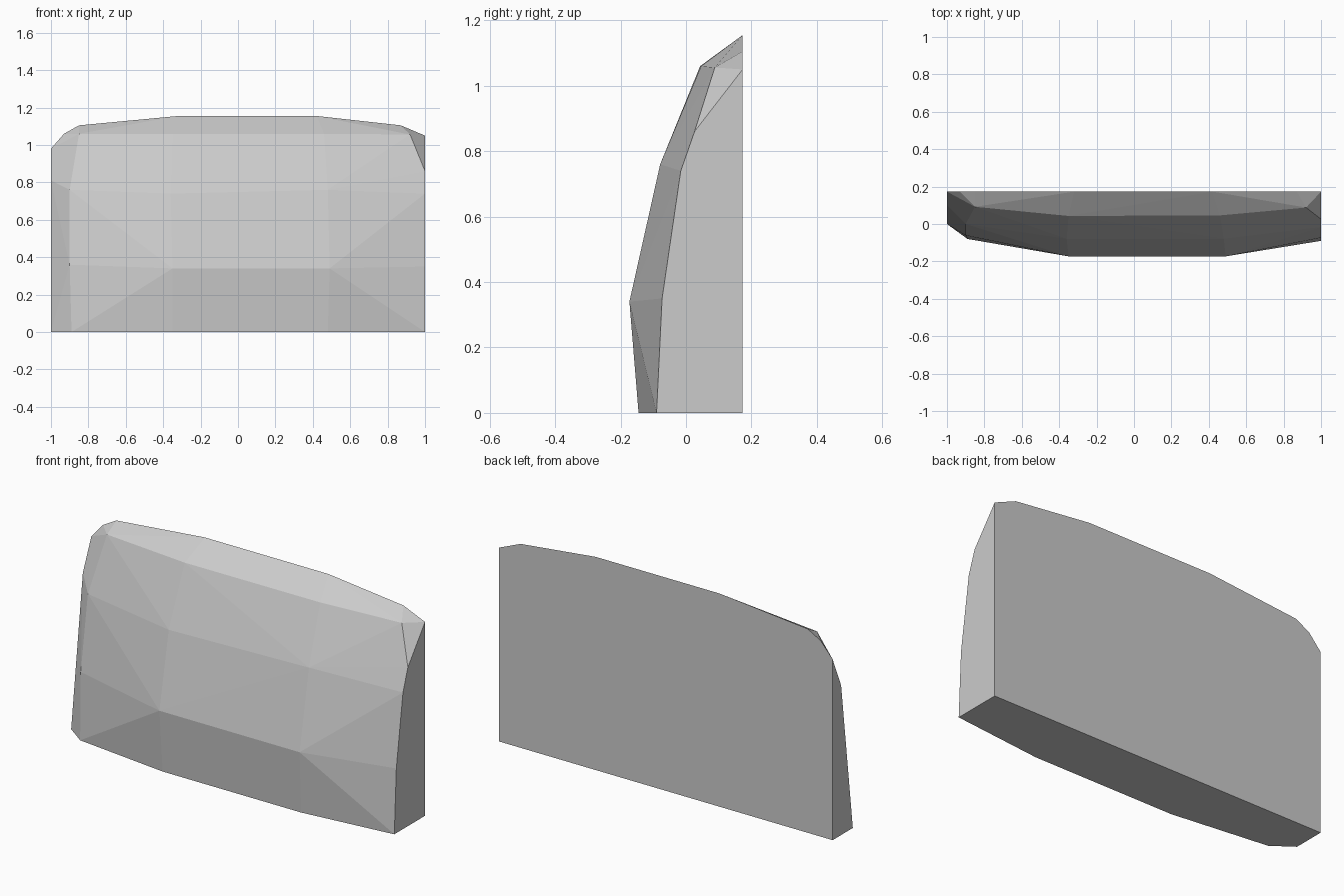
import bpy
import bmesh
import math

if "Cube" in bpy.data.objects:
    bpy.data.objects.remove(bpy.data.objects["Cube"])

BACK = 0.173

# Front rows, bottom to top: left bevel, left middle, right middle, right side
rows = [
    [(-0.89, -0.080, 0.00), (-0.35, -0.145, 0.00), (0.48, -0.145, 0.00), (1.0, -0.090, 0.00)],
    [(-0.90, -0.061, 0.36), (-0.35, -0.173, 0.34), (0.49, -0.173, 0.34), (1.0, -0.073, 0.35)],
    [(-0.90, 0.000, 0.76), (-0.36, -0.079, 0.74), (0.48, -0.079, 0.76), (1.0, -0.016, 0.74)],
    [(-0.85, 0.092, 1.06), (-0.35, 0.043, 1.06), (0.46, 0.046, 1.06), (0.92, 0.088, 1.056)],
]
# Narrow left side, and the clipped right corner
edges = [(-1, 0.0, 0), (-1, 0.10, 0.81), (1, 0.026, 0.86)]
# Outline of the flat back (x, z)
outline = [(-1, 0), (-1, 0.98), (-0.93, 1.06), (-0.85, 1.105), (-0.32, 1.155),
           (0.42, 1.155), (0.87, 1.105), (1, 1.05), (1, 0)]

points = [p for row in rows for p in row] + edges
points += [(x, BACK, z) for x, z in outline]

# Skin the faceted slab around its corner points
bm = bmesh.new()
for p in points:
    bm.verts.new(p)
result = bmesh.ops.convex_hull(bm, input=bm.verts[:])
unused = {e for e in result["geom_interior"] + result["geom_unused"]
          if isinstance(e, bmesh.types.BMVert)}
bmesh.ops.delete(bm, geom=list(unused), context="VERTS")

# Merge the triangles of the flat back, base and side
bmesh.ops.dissolve_limit(bm, angle_limit=math.radians(0.5),
                         verts=bm.verts[:], edges=bm.edges[:])
bmesh.ops.recalc_face_normals(bm, faces=bm.faces[:])

mesh = bpy.data.meshes.new("faceted_slab")
bm.to_mesh(mesh)
bm.free()

grey = bpy.data.materials.new("light_grey")
grey.diffuse_color = (0.6, 0.6, 0.6, 1)
grey.use_nodes = True
grey.node_tree.nodes["Principled BSDF"].inputs["Base Color"].default_value = grey.diffuse_color
mesh.materials.append(grey)
slab = bpy.data.objects.new("faceted_slab", mesh)
bpy.context.collection.objects.link(slab)
